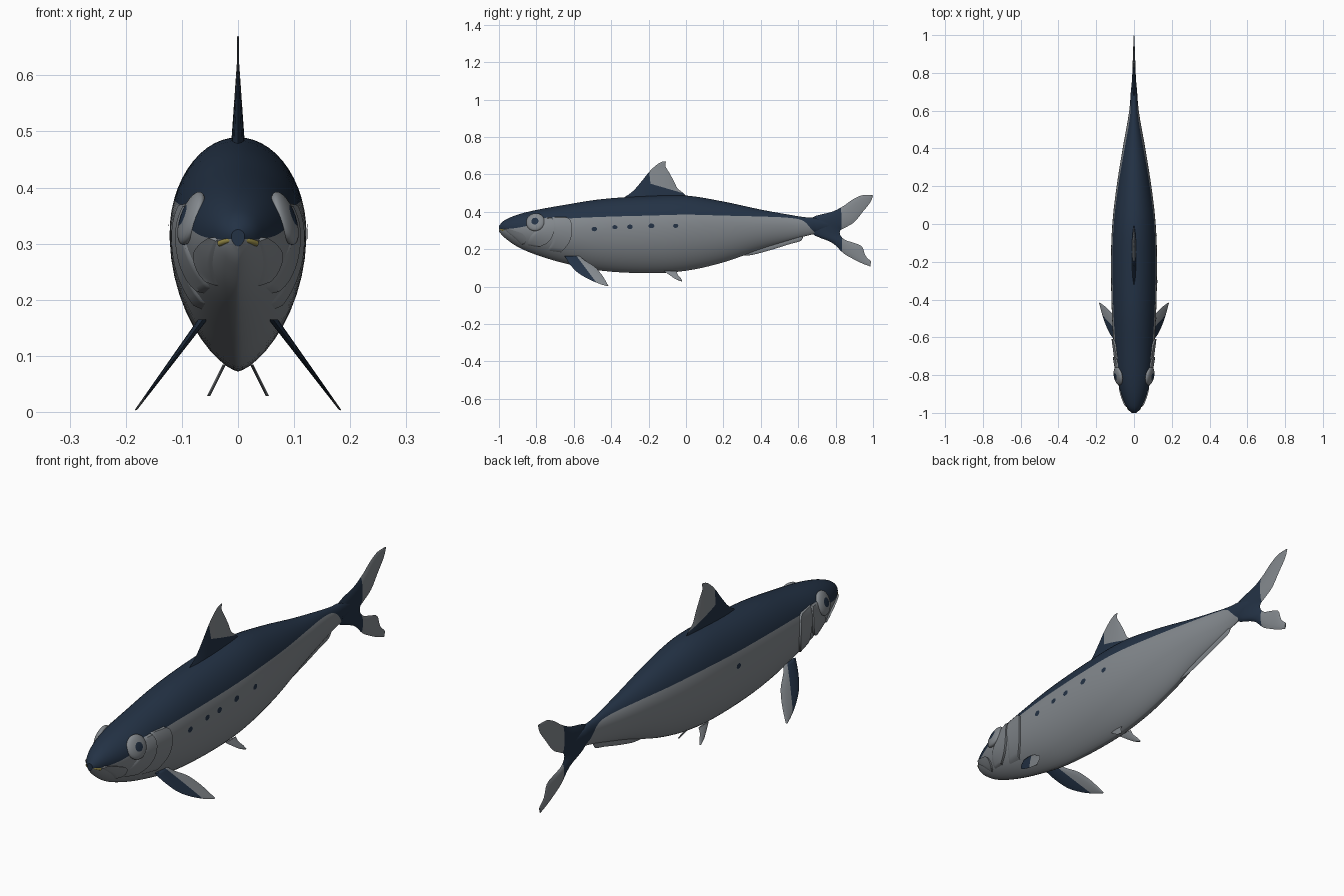
import bpy, bmesh, math
from mathutils import Vector

cube = bpy.data.objects.get("Cube")
if cube:
    bpy.data.objects.remove(cube)


def material(name, rgb):
    m = bpy.data.materials.new(name)
    m.use_nodes = True
    m.diffuse_color = (*rgb, 1)
    m.node_tree.nodes["Principled BSDF"].inputs["Base Color"].default_value = (*rgb, 1)
    return m


NAVY = material("navy back", (0.017, 0.032, 0.06))
GREY = material("silver grey", (0.23, 0.25, 0.27))
YELLOW = material("yellow lip", (0.3, 0.25, 0.06))


def finish(name, bm, mats, mirror=False, angle=40):
    mesh = bpy.data.meshes.new(name)
    bm.to_mesh(mesh)
    bm.free()
    ob = bpy.data.objects.new(name, mesh)
    bpy.context.collection.objects.link(ob)
    for m in mats:
        mesh.materials.append(m)
    if mirror:
        ob.modifiers.new("Mirror", "MIRROR").use_clip = False
    bpy.ops.object.select_all(action="DESELECT")
    ob.select_set(True)
    bpy.context.view_layer.objects.active = ob
    bpy.ops.object.shade_smooth_by_angle(angle=math.radians(angle))
    return ob


def smooth_rows(rows, n):
    """Catmull-Rom resampling of a list of equal-length rows."""
    rows = [Vector(r) for r in rows]
    out = []
    for i in range(len(rows) - 1):
        a, b, c, d = rows[max(i - 1, 0)], rows[i], rows[i + 1], rows[min(i + 2, len(rows) - 1)]
        for k in range(n):
            t = k / n
            out.append(b + (c - a) * (t / 2) + (a * 2 - b * 5 + c * 4 - d) * (t * t / 2)
                       + (b * 3 - a - c * 3 + d) * (t ** 3 / 2))
    return out + [rows[-1]]


def loft(bm, rings):
    loops = [[bm.verts.new(p) for p in r] for r in rings]
    n = len(loops[0])
    for a, b in zip(loops, loops[1:]):
        for j in range(n):
            yield j, bm.faces.new((a[j], a[(j + 1) % n], b[(j + 1) % n], b[j]))
    yield -1, bm.faces.new(loops[0])
    yield -1, bm.faces.new(loops[-1])


# Body sections: y, top, bottom, half width, height of the colour line
BODY = smooth_rows([
    (-1, .325, .295, .012, .308), (-.97, .355, .262, .038, .308),
    (-.9, .385, .213, .068, .315), (-.8, .41, .17, .093, .335),
    (-.65, .437, .125, .107, .362), (-.45, .468, .085, .118, .373),
    (-.2, .485, .072, .122, .38), (0, .487, .085, .115, .385),
    (.2, .455, .13, .092, .38), (.4, .412, .2, .06, .375),
    (.55, .385, .245, .033, .368), (.63, .372, .268, .022, .35),
    (.7, .366, .285, .017, .285), (.8, .34, .31, .006, .3)], 5)


def middle(row):
    return row[2] + .6 * (row[1] - row[2])


def height_angle(row, z):
    mid = middle(row)
    s = (z - mid) / ((row[1] if z > mid else 2 * mid - row[2]) - mid)
    return math.asin(max(-1, min(1, s)))


def section_x(row, a):
    return row[3] * max(math.cos(a), 0) ** (1 if a > 0 else 1.4)


def side_x(y, z):
    """Half width of the body at a given place on its side."""
    for a, b in zip(BODY, BODY[1:]):
        if y <= b[0]:
            row = a.lerp(b, max(0, (y - a[0]) / (b[0] - a[0])))
            return section_x(row, height_angle(row, z))
    return 0


# Body, with one edge loop along the colour line
UP, LOW = 10, 14
rings = []
for row in BODY:
    line, quarter, mid = height_angle(row, row[4]), math.pi / 2, middle(row)
    angles = [quarter + (line - quarter) * i / UP for i in range(UP)]
    angles += [line - (quarter + line) * i / LOW for i in range(LOW + 1)]
    half = []
    for a in angles:
        reach = row[1] - mid if a > 0 else mid - row[2]
        half.append((section_x(row, a), row[0], mid + reach * math.sin(a)))
    rings.append(half + [(-x, y, z) for x, y, z in half[-2:0:-1]])
bm = bmesh.new()
for j, face in loft(bm, rings):
    face.material_index = 1 if UP <= j < UP + 2 * LOW else 0
bmesh.ops.recalc_face_normals(bm, faces=bm.faces)
finish("body", bm, [NAVY, GREY])


def fin(name, stations, thick, place=lambda y, z: 0, cuts=(), mirror=False, k=8, steps=4):
    """Lens-section fin; the part beyond every cut (point, normal in y,z) is grey."""
    bm = bmesh.new()
    rings = []
    for y0, z0, y1, z1 in smooth_rows(stations, steps):
        ring = []
        for i in range(2 * k):
            u = i / k if i <= k else 2 - i / k
            y, z = y0 + (y1 - y0) * u, z0 + (z1 - z0) * u
            off = max(thick(y, z), .0015) * (4 * u * (1 - u)) ** .7
            ring.append((place(y, z) + (off if i <= k else -off), y, z))
        rings.append(ring)
    list(loft(bm, rings))
    planes = [(Vector((0, *p)), Vector((0, *n))) for p, n in cuts]
    for co, no in planes:
        bmesh.ops.bisect_plane(bm, geom=bm.verts[:] + bm.edges[:] + bm.faces[:],
                               plane_co=co, plane_no=no)
    for f in bm.faces:
        c = f.calc_center_median()
        f.material_index = int(all((c - co).dot(no) > 0 for co, no in planes))
    bmesh.ops.recalc_face_normals(bm, faces=bm.faces)
    return finish(name, bm, [NAVY, GREY], mirror, 60)


# Fins: leading and trailing point of each station, root to tip
fin("dorsal_fin", [(-.36, .46, .01, .465), (-.29, .505, -.01, .497), (-.24, .56, -.045, .525),
                   (-.2, .61, -.065, .565), (-.165, .645, -.09, .61), (-.135, .665, -.11, .645),
                   (-.115, .67, -.107, .668)],
    lambda y, z: .012 - .07 * (z - .48),
    cuts=[((-.195, .6), (1, .1)), ((0, .495), (.28, .96))])
fin("tail_fin", [(.99, .49, 1, .488), (.94, .488, .985, .45), (.89, .465, .945, .4),
                 (.84, .43, .9, .345), (.78, .4, .85, .315), (.67, .366, .825, .3),
                 (.67, .287, .825, .275), (.78, .235, .85, .25), (.84, .18, .895, .235),
                 (.89, .15, .94, .215), (.94, .125, .96, .165), (.985, .108, .99, .135)],
    lambda y, z: .014 - .036 * (y - .66), cuts=[((.832, .3), (1, .02))])
fin("anal_fin", [(.3, .19, .3, .165), (.36, .205, .36, .171), (.46, .24, .46, .198),
                 (.55, .265, .55, .226), (.6, .28, .61, .243), (.62, .28, .625, .262)],
    lambda y, z: .005)
fin("pectoral_fin", [(-.65, .165, -.57, .165), (-.625, .125, -.54, .14), (-.585, .08, -.49, .108),
                     (-.53, .045, -.455, .07), (-.47, .018, -.432, .035), (-.425, .003, -.415, .004)],
    lambda y, z: .002 + .04 * z, lambda y, z: .07 + .74 * (.155 - z),
    cuts=[((-.53, .09), (.8, .6))], mirror=True)
fin("pelvic_fin", [(-.12, .085, -.05, .085), (-.085, .06, -.045, .065), (-.055, .04, -.028, .045),
                   (-.025, .028, -.02, .03)],
    lambda y, z: .003, lambda y, z: .025 + .5 * (.083 - z), mirror=True)


def plate(name, edges, lift, n=8):
    """Raised head plate following the body; edges rows: front y, z, rear y, z."""
    bm = bmesh.new()
    grid = []
    rows = smooth_rows(edges, 4)
    for r, (y0, z0, y1, z1) in enumerate(rows):
        line = []
        for i in range(n + 2):
            u = min(i / n, 1)
            y, z = y0 + (y1 - y0) * u, z0 + (z1 - z0) * u
            outer = i == 0 or i > n or r in (0, len(rows) - 1)
            rise = -.004 if outer else lift * (.3 + .7 * u)
            line.append(bm.verts.new((side_x(y, z) + rise, y, z)))
        grid.append(line)
    for a, b in zip(grid, grid[1:]):
        for i in range(n + 1):
            f = bm.faces.new((a[i], a[i + 1], b[i + 1], b[i]))
            f.normal_update()
            if f.normal.x < 0:
                f.normal_flip()
    finish(name, bm, [GREY], True)


# Gill covers, cheeks and jaw plates
plate("gill_cover", [(-.72, .375, -.64, .372), (-.72, .35, -.615, .35), (-.715, .29, -.61, .29),
                     (-.72, .24, -.625, .235), (-.75, .19, -.67, .18)], .009)
plate("cheek", [(-.77, .37, -.72, .372), (-.77, .33, -.705, .34), (-.83, .28, -.71, .28),
                (-.85, .245, -.74, .235), (-.85, .22, -.79, .21)], .009)
plate("jaw_plate", [(-.975, .308, -.965, .312), (-.95, .285, -.92, .3), (-.92, .258, -.87, .28),
                    (-.895, .235, -.855, .25), (-.88, .222, -.865, .228)], .008)

# Eyes: flattened spheres with a painted pupil
bm = bmesh.new()
bmesh.ops.create_uvsphere(bm, u_segments=32, v_segments=16, radius=1)
for f in bm.faces:
    f.material_index = int(f.calc_center_median().z < .92)
turn = Vector((.93, -.18, .33)).to_track_quat("Z", "Y")
centre = Vector((side_x(-.805, .345) - .004, -.805, .345))
for v in bm.verts:
    v.co = centre + turn @ Vector((v.co.x * .05, v.co.y * .05, v.co.z * .018))
finish("eye", bm, [NAVY, GREY], True)

# Side spots, more of them on the left
bm = bmesh.new()
for side, y, z, r in [(1, -.49, .308, .015), (1, -.38, .318, .014), (1, -.3, .32, .015),
                      (1, -.185, .325, .016), (1, -.055, .325, .014), (-1, -.18, .325, .014)]:
    points = []
    for i in range(12):
        a = side * i * math.tau / 12
        py, pz = y + r * math.cos(a), z + r * .8 * math.sin(a)
        points.append(bm.verts.new((side * (side_x(py, pz) + .002), py, pz)))
    bm.faces.new(points)
finish("side_spots", bm, [NAVY])

# Lip along the front of the mouth
curve = bpy.data.curves.new("lip", "CURVE")
curve.dimensions = "3D"
curve.bevel_depth = .005
spline = curve.splines.new("POLY")
spline.points.add(12)
for i, p in enumerate(spline.points):
    t = i / 6 - 1
    p.co = (.033 * t, -.995 + .022 * t * t, .308 - .008 * t * t, 1)
curve.materials.append(YELLOW)
bpy.context.collection.objects.link(bpy.data.objects.new("lip", curve))
